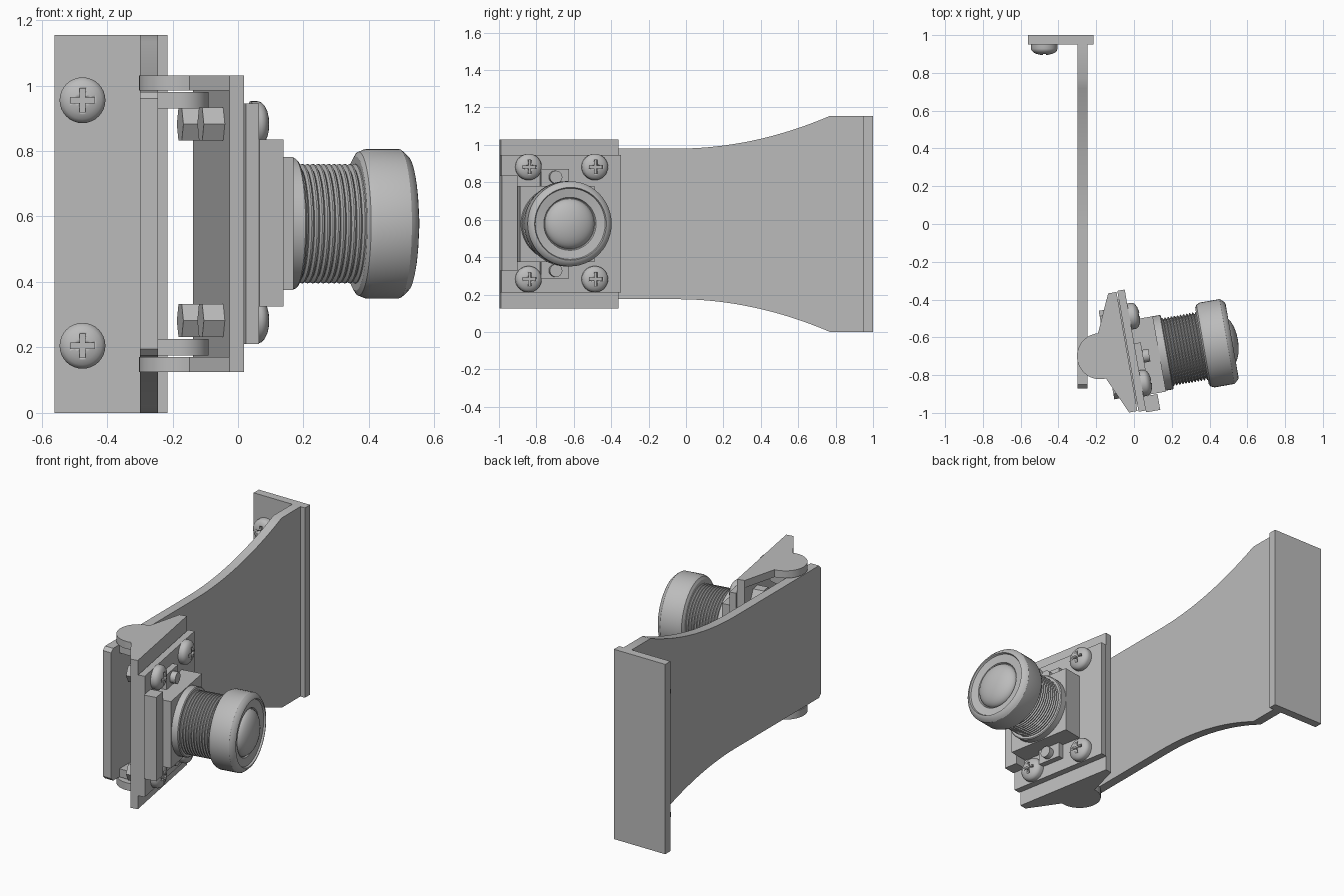
import bpy, bmesh
from math import sin, cos, pi, radians
from mathutils import Matrix

if "Cube" in bpy.data.objects:
    bpy.data.objects.remove(bpy.data.objects["Cube"])

MID = 0.578                                   # mid height
PIVOT = (-0.18, -0.70)
grey = bpy.data.materials.new("plain_grey")
grey.use_nodes = True
grey.diffuse_color = (0.5, 0.5, 0.5, 1)
grey.node_tree.nodes["Principled BSDF"].inputs["Base Color"].default_value = (0.5, 0.5, 0.5, 1)

SIDE = Matrix(((0, 0, 1, 0), (1, 0, 0, 0), (0, 1, 0, 0), (0, 0, 0, 1)))   # profile in y,z; depth along x
HEAD = Matrix.Translation((*PIVOT, 0)) @ Matrix.Rotation(radians(10), 4, 'Z')  # tilted camera frame
HEAD_SIDE = HEAD @ SIDE


def finish(name, bm, frame, smooth=True):
    bmesh.ops.recalc_face_normals(bm, faces=bm.faces)
    mesh = bpy.data.meshes.new(name)
    bm.to_mesh(mesh)
    bm.free()
    mesh.transform(frame)
    mesh.materials.append(grey)
    obj = bpy.data.objects.new(name, mesh)
    bpy.context.collection.objects.link(obj)
    bpy.ops.object.select_all(action='DESELECT')
    obj.select_set(True)
    bpy.context.view_layer.objects.active = obj
    if smooth:
        bpy.ops.object.shade_smooth_by_angle(angle=radians(30))
    return obj


def prism(name, outline, low, high, frame=Matrix()):
    """Extrude a flat outline from low to high."""
    bm = bmesh.new()
    face = bm.faces.new([bm.verts.new((a, b, low)) for a, b in outline])
    top = bmesh.ops.extrude_face_region(bm, geom=[face])["geom"]
    verts = [v for v in top if isinstance(v, bmesh.types.BMVert)]
    bmesh.ops.translate(bm, verts=verts, vec=(0, 0, high - low))
    return finish(name, bm, frame)


def rect(a0, a1, b0, b1):
    return [(a0, b0), (a1, b0), (a1, b1), (a0, b1)]


def arc(centre, radius, start, end, steps=20):
    angles = [radians(start + (end - start) * i / steps) for i in range(steps + 1)]
    return [(centre[0] + radius * cos(t), centre[1] + radius * sin(t)) for t in angles]


def lathe(name, profile, frame, sides=48, smooth=True):
    """Spin (radius, height) points around the local z axis."""
    bm = bmesh.new()
    rings = []
    for r, h in profile:
        rings.append([bm.verts.new((r * cos(2 * pi * i / sides), r * sin(2 * pi * i / sides), h))
                      for i in range(sides)])
    for lower, upper in zip(rings, rings[1:]):
        for i in range(sides):
            j = (i + 1) % sides
            bm.faces.new((lower[i], lower[j], upper[j], upper[i]))
    bm.faces.new(rings[0])
    bm.faces.new(rings[-1])
    return finish(name, bm, frame, smooth)


def screw(name, frame):
    """Domed screw head with a cross recess."""
    dome = [(0.07, 0), (0.07, 0.022)]
    dome += [(0.07 * cos(t), 0.022 + 0.034 * sin(t)) for t in (0.3, 0.6, 0.9, 1.2, 1.45)]
    head = lathe(name, dome, frame, 32)
    w, l = 0.008, 0.036
    quarter = [(l, -w), (l, w), (w, w)]
    cross = []
    for _ in range(4):
        cross += quarter
        quarter = [(-b, a) for a, b in quarter]
    cutter = prism("recess_cutter", cross, 0.025, 0.1, frame)
    cutter.hide_render = True
    cut = head.modifiers.new("recess", 'BOOLEAN')
    cut.operation = 'DIFFERENCE'
    cut.object = cutter
    bpy.context.view_layer.objects.active = head
    bpy.ops.object.modifier_apply(modifier=cut.name)
    bpy.data.objects.remove(cutter)


# wall flange and its screws
prism("wall_flange", rect(-0.56, -0.215, 0.95, 1.0), 0, 1.155)
for label, z in (("upper", 0.955), ("lower", 0.205)):
    screw(f"{label}_flange_screw", Matrix.Translation((-0.475, 0.95, z)) @ Matrix.Rotation(pi / 2, 4, 'X'))

# flared arm plate
upper = [(-0.87, 0.96), (-0.85, 0.98)]
upper += [(-0.05 + 0.82 * i / 16, 0.98 + 0.175 * (i / 16) ** 2) for i in range(17)]
upper += [(0.95, 1.155)]
lower = [(y, 1.155 - z) for y, z in reversed(upper)]
prism("arm_plate", upper + lower, -0.30, -0.245, SIDE)

# hinge tabs on the arm, and hinge ears on the camera holder
tab = [(-0.245, -0.79)] + arc(PIVOT, 0.09, -90, 90) + [(-0.245, -0.61)]
ear = [(0.10, 0.32)] + arc((0, 0), 0.122, 85, 275) + [(0.10, -0.32)]
for label, ear_z, tab_z in (("lower", 0.125, 0.175), ("upper", 0.985, 0.93)):
    prism(f"{label}_arm_tab", tab, tab_z, tab_z + 0.05)
    prism(f"{label}_holder_ear", ear, ear_z, ear_z + 0.045, HEAD)

# camera holder and circuit board
prism("holder_plate", rect(-0.32, 0.32, 0.125, 1.03), 0.10, 0.145, HEAD_SIDE)
prism("circuit_board", rect(-0.325, 0.325, 0.21, 0.945), 0.15, 0.19, HEAD_SIDE)
prism("board_spacer", rect(-0.28, 0.28, 0.25, 0.9), 0.145, 0.15, HEAD_SIDE)
prism("cable_connector", rect(-0.335, -0.25, 0.325, 0.835), 0.19, 0.265, HEAD_SIDE)

# board screws with hex nuts behind
for side, v in (("left", 0.18), ("right", -0.18)):
    for label, z in (("upper", 0.882), ("lower", 0.282)):
        screw(f"{label}_{side}_board_screw", HEAD_SIDE @ Matrix.Translation((v, z, 0.19)))
        lathe(f"{label}_{side}_nut", [(0.058, 0.035), (0.058, 0.10)],
              HEAD_SIDE @ Matrix.Translation((v, z, 0)), 6, False)

# lens mount with its flanges and pegs
prism("lens_mount", rect(-0.245, 0.16, MID - 0.203, MID + 0.203), 0.19, 0.312, HEAD_SIDE)
for label, s in (("upper", 1), ("lower", -1)):
    low, high = sorted((MID + s * 0.2, MID + s * 0.293))
    prism(f"{label}_mount_flange", rect(-0.115, 0.035, low, high), 0.19, 0.225, HEAD_SIDE)
    lathe(f"{label}_mount_peg", [(0.034, 0.22), (0.034, 0.258)],
          HEAD_SIDE @ Matrix.Translation((-0.04, MID + s * 0.25, 0)), 24)

# lens: collar, threaded barrel, head, glass
AXIS = HEAD_SIDE @ Matrix.Translation((-0.04, MID, 0))
lathe("lens_collar", [(0.2, 0.312), (0.2, 0.35), (0.195, 0.355)], AXIS)
thread = []
for i in range(12):
    h = 0.35 + 0.0165 * i
    thread += [(0.171, h), (0.182, h + 0.006), (0.182, h + 0.0105), (0.171, h + 0.0165)]
lathe("threaded_barrel", thread, AXIS)
lathe("lens_head", [(0.15, 0.541), (0.205, 0.541), (0.22, 0.55), (0.228, 0.57), (0.228, 0.675),
                    (0.222, 0.684), (0.206, 0.70), (0.195, 0.703), (0.19, 0.692), (0.142, 0.685),
                    (0.137, 0.675)], AXIS)
glass = [(0.135 * cos(t), 0.672 + 0.062 * sin(t)) for t in (i * pi / 18 for i in range(9))]
lathe("glass_dome", glass + [(0.003, 0.734)], AXIS)
